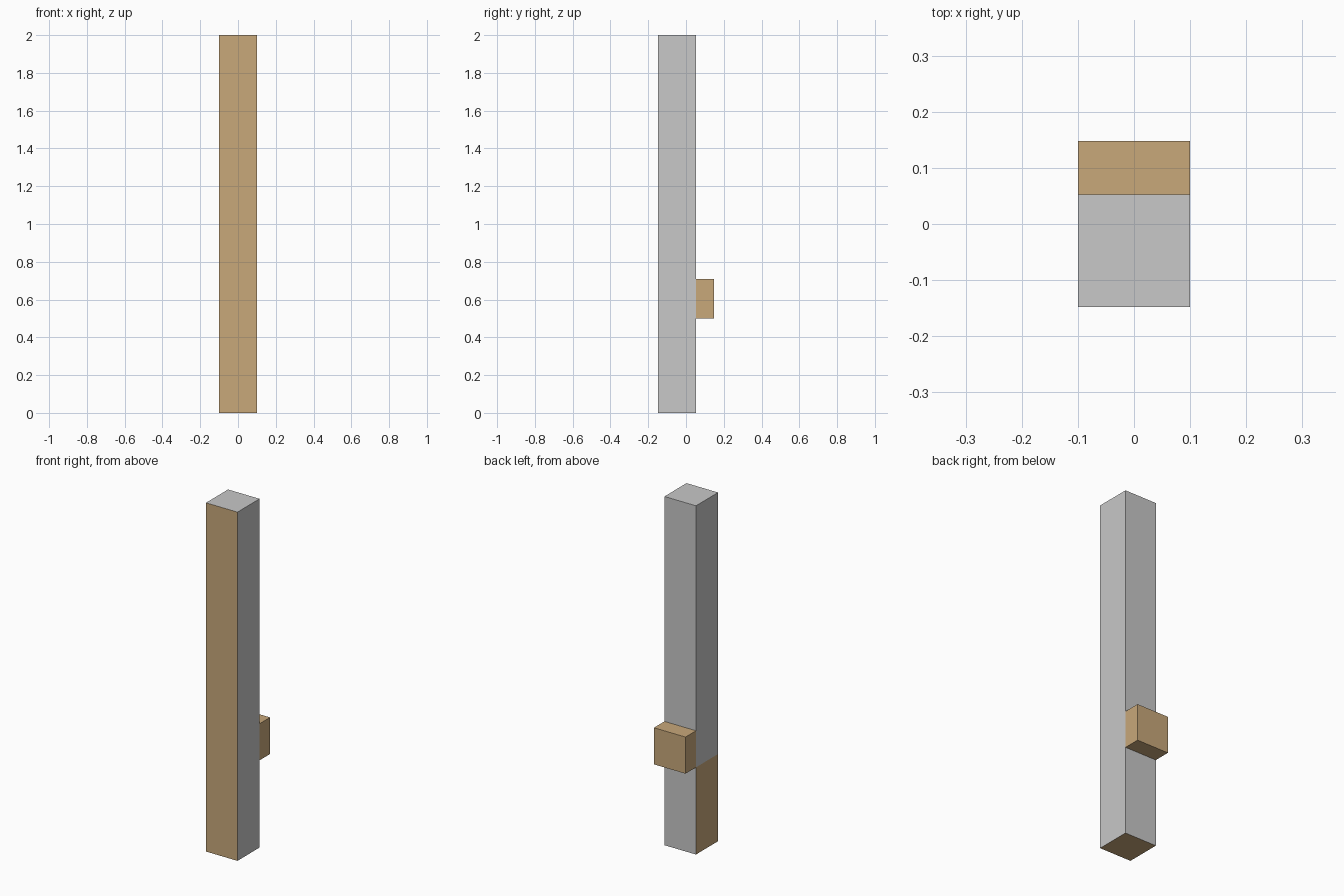
import bpy
import bmesh
from mathutils import Vector

if "Cube" in bpy.data.objects:
    bpy.data.objects.remove(bpy.data.objects["Cube"])


def material(name, rgb):
    m = bpy.data.materials.new(name)
    m.diffuse_color = (*rgb, 1.0)
    m.use_nodes = True
    m.node_tree.nodes["Principled BSDF"].inputs["Base Color"].default_value = m.diffuse_color
    return m


grey = material("light_grey", (0.578, 0.578, 0.578))
tan = material("tan_wood", (0.578, 0.392, 0.195))


def box(name, lo, hi, mats, cut_z=None, rule=None):
    """Flat-shaded box from two corners, optionally cut at a height and coloured by rule."""
    lo, hi = Vector(lo), Vector(hi)
    bm = bmesh.new()
    bmesh.ops.create_cube(bm, size=1.0)
    for v in bm.verts:
        v.co = (lo + hi) / 2 + v.co * (hi - lo)
    if cut_z is not None:
        bmesh.ops.bisect_plane(bm, geom=bm.verts[:] + bm.edges[:] + bm.faces[:],
                               plane_co=(0, 0, cut_z), plane_no=(0, 0, 1))
    bm.normal_update()
    if rule:
        for f in bm.faces:
            f.material_index = rule(f.normal, f.calc_center_median())
    mesh = bpy.data.meshes.new(name)
    bm.to_mesh(mesh)
    bm.free()
    for m in mats:
        mesh.materials.append(m)
    obj = bpy.data.objects.new(name, mesh)
    bpy.context.collection.objects.link(obj)
    return obj


# Tan on the front, the underside and the lower quarter of the left side
def post_colour(n, c):
    return int(n.y < -0.5 or n.z < -0.5 or (n.x < -0.5 and c.z < 0.5))


# Tall square post
box("post", (-0.1, -0.1475, 0), (0.1, 0.0525, 2), [grey, tan], 0.5, post_colour)

# Small block fixed to the back of the post
box("back_block", (-0.1, 0.0525, 0.5), (0.1, 0.1475, 0.71), [tan])
